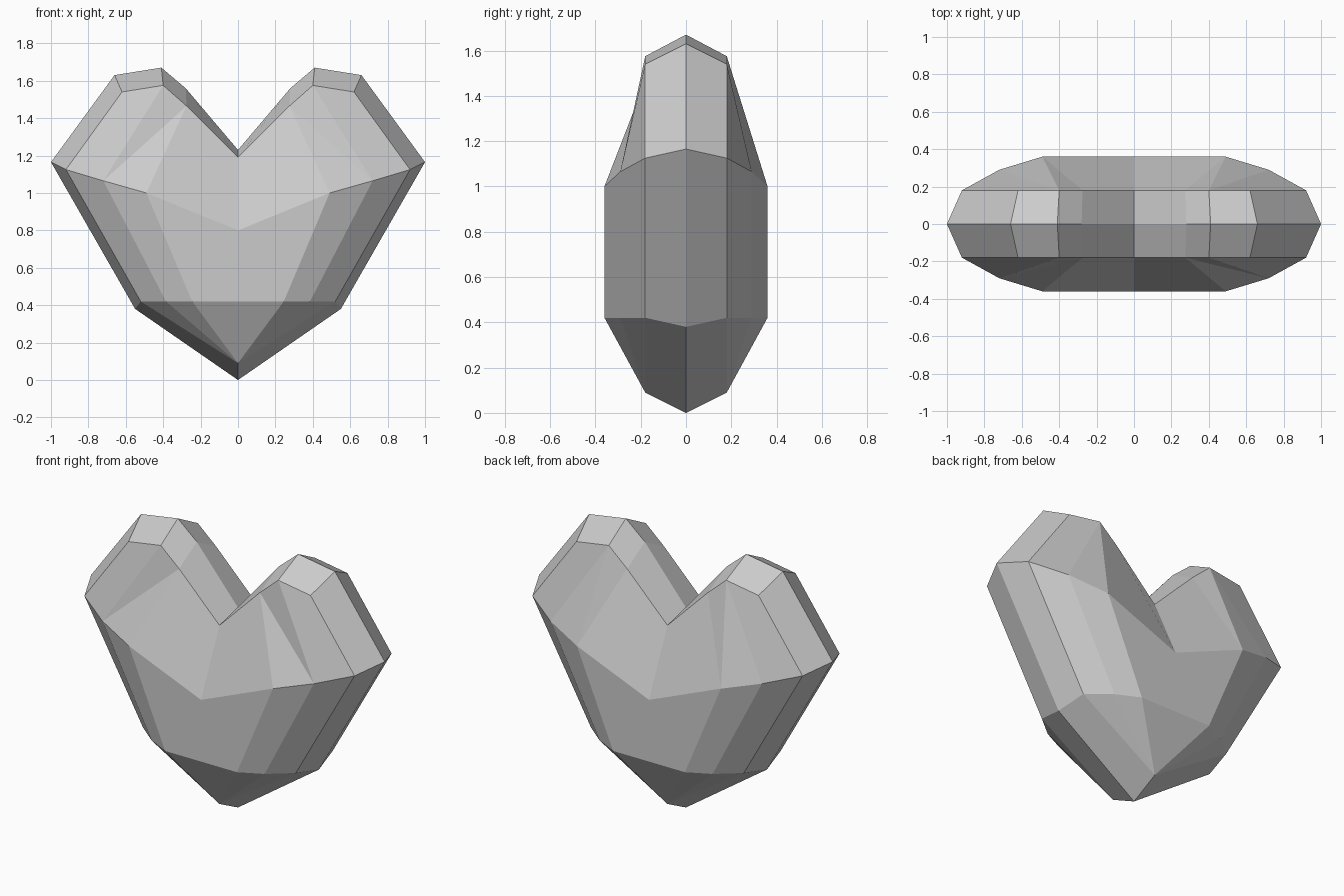
import bpy, bmesh

if "Cube" in bpy.data.objects:
    bpy.data.objects.remove(bpy.data.objects["Cube"])

# Named outline points (x, z) of one half, from the bottom tip round to the notch
RIM = [(0, 0), (.55, .38), (1, 1.165), (.66, 1.63), (.41, 1.67), (.28, 1.56), (0, 1.23)]
BEVEL = [(0, .09), (.52, .42), (.92, 1.125), (.62, 1.54), (.40, 1.575), (.275, 1.465), (0, 1.19)]
# Girdle and waist ridges (x, y, z), running from the centre outwards
GIRDLE = [(0, .36, .80), (.49, .36, 1.0), (.72, .29, 1.065)]
WAIST = [(0, .36, .42), (.245, .36, .42), (.385, .29, .42)]


def material(name, value):
    mat = bpy.data.materials.new(name)
    mat.use_nodes = True
    colour = (value, value, value, 1)
    mat.diffuse_color = colour
    mat.node_tree.nodes["Principled BSDF"].inputs["Base Color"].default_value = colour
    return mat


def add_quarter(bm, sx, sy):
    """Facets of one quarter of the gem, flipped by the two signs."""
    def verts(points):
        return [bm.verts.new((sx * x, sy * y, z)) for x, y, z in points]

    rim = verts([(x, 0, z) for x, z in RIM])
    bevel = verts([(x, .18, z) for x, z in BEVEL])
    girdle, waist = verts(GIRDLE), verts(WAIST)
    tip, low, wide, shoulder, crown, slope, notch = bevel
    faces = []

    # bevelled edge band
    for i in range(len(rim) - 1):
        faces.append((rim[i], rim[i + 1], bevel[i + 1], bevel[i]))
    # side strips and the point below them
    upper, lower = girdle + [wide], waist + [low]
    for i in range(len(upper) - 1):
        faces.append((upper[i], upper[i + 1], lower[i + 1], lower[i]))
        faces.append((lower[i], lower[i + 1], tip))
    # lobe facets
    centre, inner, outer = girdle
    faces.append((centre, inner, slope, notch))
    faces.append((outer, wide, shoulder, crown))
    if sy < 0:
        faces += [(inner, outer, slope), (outer, crown, slope)]
    else:
        faces += [(inner, outer, crown), (inner, crown, slope)]
    for f in faces:
        bm.faces.new(f)


bm = bmesh.new()
for sx in (-1, 1):
    for sy in (-1, 1):
        add_quarter(bm, sx, sy)
bmesh.ops.remove_doubles(bm, verts=bm.verts, dist=0.0005)
bmesh.ops.recalc_face_normals(bm, faces=bm.faces)

mesh = bpy.data.meshes.new("heart_gem")
bm.to_mesh(mesh)
bm.free()
mesh.materials.append(material("light grey", .6))
heart = bpy.data.objects.new("heart_gem", mesh)
bpy.context.collection.objects.link(heart)
